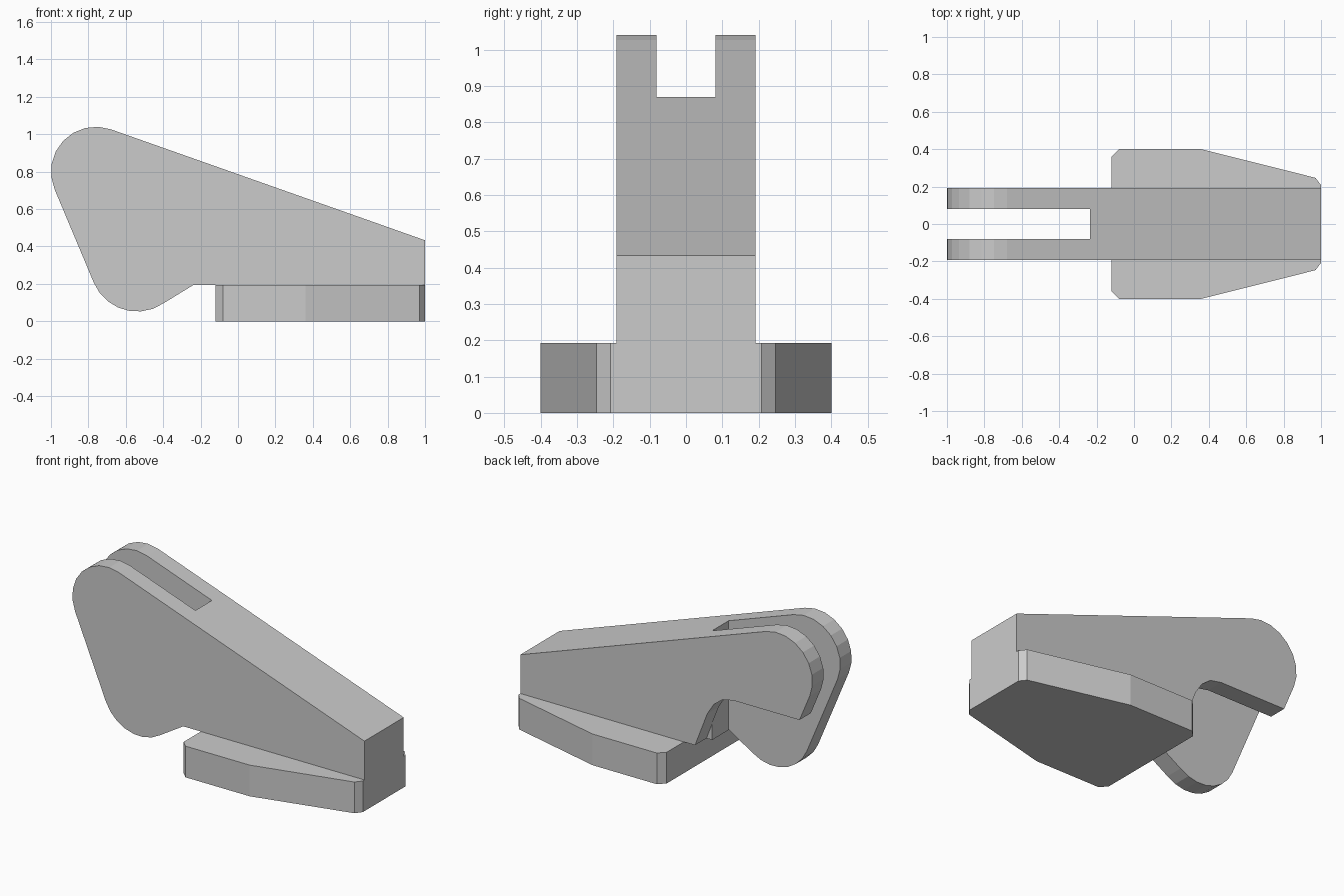
import bpy, bmesh
from math import radians, cos, sin
from mathutils import Vector

if "Cube" in bpy.data.objects:
    bpy.data.objects.remove(bpy.data.objects["Cube"])


def prism(name, points, axis, lo, hi):
    """Extrude a flat outline along y (points are x,z) or z (points are x,y)."""
    bm = bmesh.new()
    place = (lambda a, b: (a, lo, b)) if axis == 'y' else (lambda a, b: (a, b, lo))
    face = bm.faces.new([bm.verts.new(place(a, b)) for a, b in points])
    new = bmesh.ops.extrude_face_region(bm, geom=[face])['geom']
    shift = Vector((0, hi - lo, 0)) if axis == 'y' else Vector((0, 0, hi - lo))
    bmesh.ops.translate(bm, vec=shift, verts=[v for v in new if isinstance(v, bmesh.types.BMVert)])
    bmesh.ops.recalc_face_normals(bm, faces=bm.faces)
    mesh = bpy.data.meshes.new(name)
    bm.to_mesh(mesh)
    bm.free()
    obj = bpy.data.objects.new(name, mesh)
    bpy.context.collection.objects.link(obj)
    return obj


def arc(cx, cz, r, start, end, steps):
    angles = [radians(start + (end - start) * i / steps) for i in range(steps + 1)]
    return [(cx + r * cos(a), cz + r * sin(a)) for a in angles]


def cut(obj, cutter):
    mod = obj.modifiers.new(cutter.name, 'BOOLEAN')
    mod.operation = 'DIFFERENCE'
    mod.solver = 'EXACT'
    mod.object = cutter
    cutter.hide_render = True
    cutter.hide_set(True)


# Wedge body with a round head and a lower lobe
body = prism('wedge_body',
             [(1, 0.193), (1, 0.433)]
             + arc(-0.76, 0.80, 0.24, 70.5, 202.8, 8)
             + arc(-0.54, 0.302, 0.25, 202.8, 304, 7)
             + [(-0.24, 0.193)], 'y', -0.192, 0.192)

# Slot splitting the head into two cheeks
cut(body, prism('slot_cutter', [(-1.2, -0.2), (-0.235, -0.2), (-0.235, 1.3), (-1.2, 1.3)],
                'y', -0.081, 0.081))

# The back cheek loses its lobe, leaving a curved notch
cut(body, prism('notch_cutter',
                [(-1.2, -0.2), (-0.19, -0.2), (-0.195, 0.19), (-0.28, 0.41), (-0.325, 0.48),
                 (-0.385, 0.525), (-0.46, 0.54), (-1.2, 0.54)], 'y', 0.08, 0.4))

# Tapered base plate with clipped corners
half = [(-0.12, 0.36), (-0.08, 0.4), (0.36, 0.4), (0.97, 0.247), (1, 0.208)]
prism('base_plate', half + [(x, -y) for x, y in reversed(half)], 'z', 0, 0.193)
